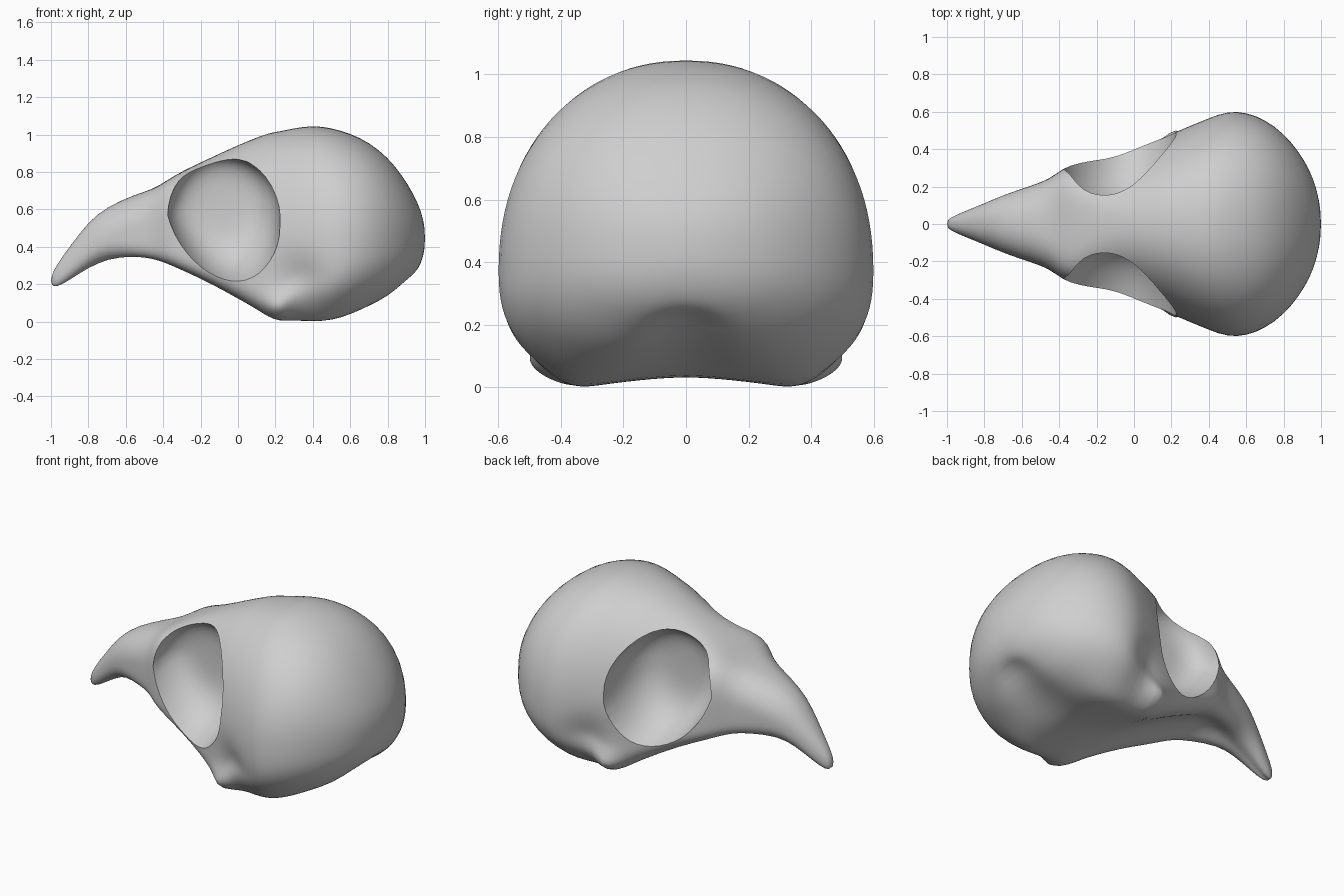
import bpy, bmesh, math

if "Cube" in bpy.data.objects:
    bpy.data.objects.remove(bpy.data.objects["Cube"], do_unlink=True)

# Single bone colour
bone = bpy.data.materials.new("bone_grey")
bone.use_nodes = True
grey = (0.62, 0.62, 0.62, 1)
bone.diffuse_color = grey
bone.node_tree.nodes["Principled BSDF"].inputs["Base Color"].default_value = grey

# Stations from beak tip to occiput: x, top, bottom, half width, height of widest point
STATIONS = [
    (-1, .24, .19, .02, .22), (-.97, .305, .175, .04, .24), (-.9, .4, .215, .07, .3),
    (-.8, .535, .28, .11, .4), (-.7, .615, .325, .155, .45), (-.55, .68, .335, .205, .5),
    (-.45, .71, .32, .24, .48), (-.38, .755, .295, .3, .46), (-.3, .805, .26, .325, .42),
    (-.15, .875, .19, .355, .36), (0, .945, .105, .4, .33), (.1, .985, .05, .445, .33),
    (.16, 1.008, .015, .47, .335), (.22, 1.018, 0, .495, .34), (.3, 1.035, 0, .53, .36),
    (.4, 1.05, 0, .57, .36), (.5, 1.037, 0, .605, .36), (.6, 1.007, .015, .598, .37),
    (.7, .96, .06, .56, .4), (.8, .88, .11, .485, .42), (.88, .78, .185, .39, .43),
    (.94, .68, .245, .29, .44), (.98, .59, .31, .18, .45), (1, .5, .39, .06, .45)]
SEGMENTS = 56


def make_object(name, bm):
    bmesh.ops.recalc_face_normals(bm, faces=bm.faces)
    mesh = bpy.data.meshes.new(name)
    bm.to_mesh(mesh)
    bm.free()
    mesh.materials.append(bone)
    obj = bpy.data.objects.new(name, mesh)
    bpy.context.collection.objects.link(obj)
    return obj


def power(value, exponent):
    return math.copysign(abs(value) ** exponent, value)


def bell(value, centre, spread):
    return math.exp(-((value - centre) / spread) ** 2)


def lower_shape(x):
    """Squareness of the underside, depth and relative width of its hollow."""
    if x < -.6:
        return 2.2, .01, .4
    if x < .25:
        return 4.5, .07, .5
    if x < .6:
        return 2.75, .035, .35
    return 2.5, .06 if x < .93 else 0, .3


def section(x, top, bottom, width, middle):
    squareness, hollow, spread = lower_shape(x)
    # The roof is boxy at the brow, just ahead of the eye sockets
    upper = 2.2 + 2 * bell(x, -.36, .09)
    for i in range(SEGMENTS):
        angle = math.tau * i / SEGMENTS
        c, s = math.cos(angle), math.sin(angle)
        n = upper if s >= 0 else squareness
        y = width * power(c, 2 / n)
        reach = top - middle if s >= 0 else middle - bottom
        z = middle + reach * power(s, 2 / n)
        if s < 0:
            z += hollow * s * s * bell(y, 0, spread * width)
            # Low ridges either side of the underside
            z -= .045 * bell(x, .37, .2) * bell(abs(y), .37, .1)
        # Ear depression behind the cheek, jaw joint bulging below it
        y *= 1 - .11 * bell(x, .28, .12) * bell(z, .25, .08)
        y *= 1 + .13 * bell(x, .22, .07) * bell(z, .06, .06)
        yield x, y, max(z, 0)


# Skull: lofted from beak tip to back of the braincase
bm = bmesh.new()
rings = [[bm.verts.new(p) for p in section(*st)] for st in STATIONS]
for a, b in zip(rings, rings[1:]):
    for i in range(SEGMENTS):
        j = (i + 1) % SEGMENTS
        bm.faces.new((a[i], a[j], b[j], b[i]))
bm.faces.new(rings[0])
bm.faces.new(rings[-1])
skull = make_object("skull", bm)
skull.modifiers.new("smooth_surface", 'SUBSURF').levels = 1

# Eye socket: egg-shaped bowl that runs inward and upward
bm = bmesh.new()
bmesh.ops.create_uvsphere(bm, u_segments=40, v_segments=28, radius=1)
for v in bm.verts:
    a, c, depth = v.co
    r = max(math.hypot(a, c), 1e-6)
    scale = r ** (4 / 7) / r
    a, c, t = a * scale, c * scale, power(depth, 4 / 7)
    inward = max(t, 0)
    if c < 0:
        a = a * (1 + .15 * c) - .15 * c
    elif a > 0:
        a *= 1 + .12 * c
    v.co = (-.075 - .02 * inward + .3 * a,
            .39 * t - .5,
            .505 + .12 * inward + .325 * c)
cutter = make_object("socket_cutter", bm)
cutter.hide_render = True
cut = skull.modifiers.new("eye_socket", 'BOOLEAN')
cut.operation = 'DIFFERENCE'
cut.solver = 'EXACT'
cut.object = cutter
bpy.ops.object.select_all(action='DESELECT')
skull.select_set(True)
bpy.context.view_layer.objects.active = skull
for name in [m.name for m in skull.modifiers]:
    bpy.ops.object.modifier_apply(modifier=name)
bpy.data.objects.remove(cutter, do_unlink=True)

# Keep the half with the socket and mirror it across the midline
bm = bmesh.new()
bm.from_mesh(skull.data)
bmesh.ops.bisect_plane(bm, geom=bm.verts[:] + bm.edges[:] + bm.faces[:], dist=1e-5,
                       plane_co=(0, 0, 0), plane_no=(0, 1, 0), clear_outer=True)
bmesh.ops.mirror(bm, geom=bm.verts[:] + bm.edges[:] + bm.faces[:],
                 axis='Y', merge_dist=1e-4)
bmesh.ops.remove_doubles(bm, verts=bm.verts, dist=1e-5)
bmesh.ops.recalc_face_normals(bm, faces=bm.faces)
bm.to_mesh(skull.data)
bm.free()
bpy.ops.object.shade_smooth_by_angle(angle=math.radians(40))
